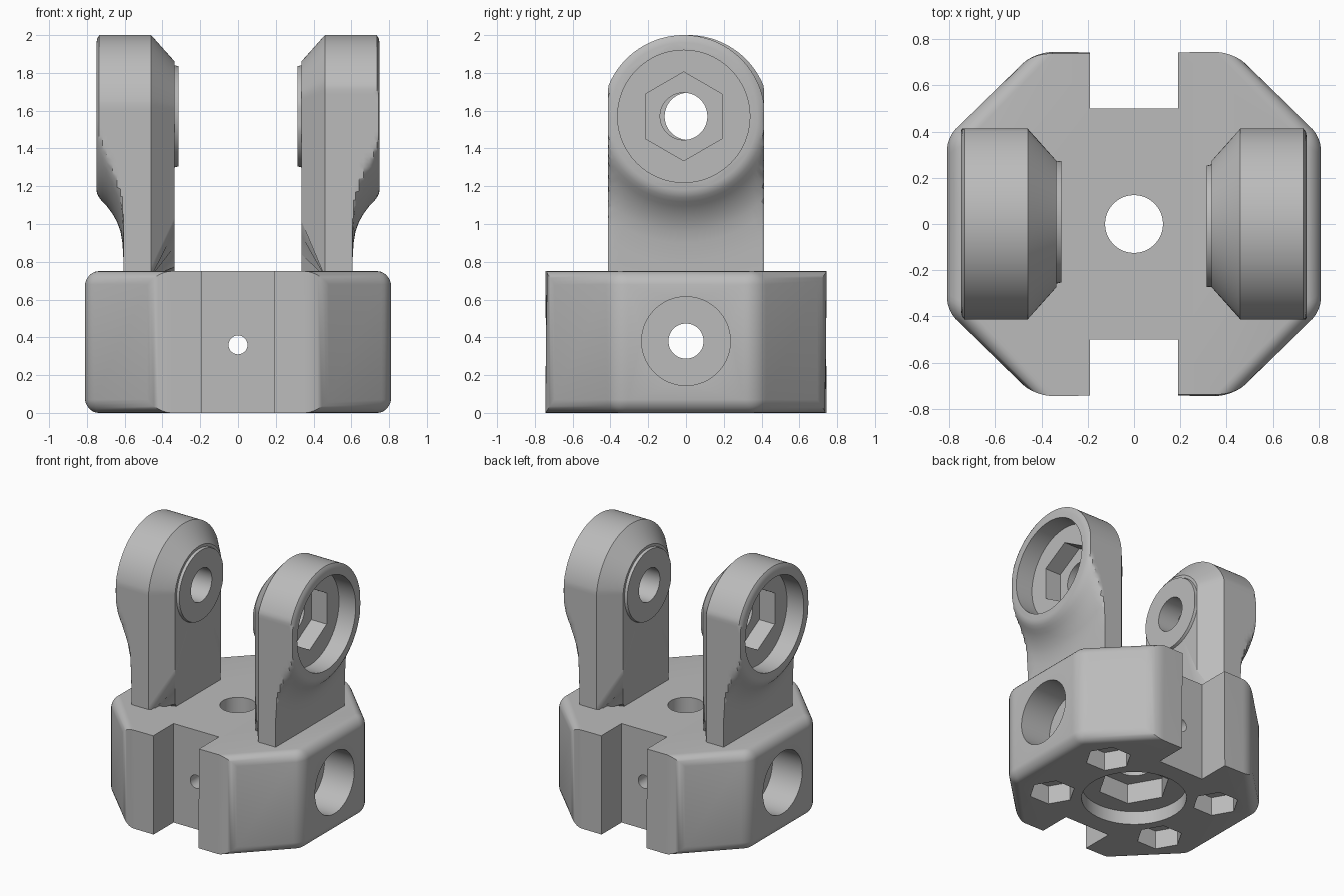
import bpy, bmesh, math
from mathutils import Matrix, Vector

if "Cube" in bpy.data.objects:
    bpy.data.objects.remove(bpy.data.objects["Cube"])

grey = bpy.data.materials.new("warm_grey")
grey.diffuse_color = (0.5, 0.5, 0.5, 1)
grey.use_nodes = True
grey.node_tree.nodes["Principled BSDF"].inputs["Base Color"].default_value = grey.diffuse_color


def make(name, bm, material=grey):
    bmesh.ops.recalc_face_normals(bm, faces=bm.faces)
    me = bpy.data.meshes.new(name)
    bm.to_mesh(me)
    bm.free()
    me.materials.append(material)
    ob = bpy.data.objects.new(name, me)
    bpy.context.collection.objects.link(ob)
    return ob


def loft(name, rings):
    """Skin a list of equal-length point rings and cap both ends."""
    bm = bmesh.new()
    vs = [[bm.verts.new(p) for p in r] for r in rings]
    n = len(vs[0])
    for a, b in zip(vs, vs[1:]):
        for i in range(n):
            bm.faces.new((a[i], a[(i + 1) % n], b[(i + 1) % n], b[i]))
    bm.faces.new(vs[0])
    bm.faces.new(vs[-1])
    return make(name, bm)


def cutter(axis, c, r, lo, hi, n=64, turn=0.0):
    """Regular prism along an axis; c holds the other two coordinates."""
    def pt(t, d):
        u, v = c[0] + r * math.cos(t), c[1] + r * math.sin(t)
        return {'x': (d, u, v), 'y': (u, d, v), 'z': (u, v, d)}[axis]
    angles = [turn + math.tau * i / n for i in range(n)]
    return loft("cutter", [[pt(t, d) for t in angles] for d in (lo, hi)])


def cut(ob, cutters):
    for c in cutters:
        c.hide_render = True
        m = ob.modifiers.new("cut", 'BOOLEAN')
        m.operation, m.solver, m.object = 'DIFFERENCE', 'EXACT', c
        bpy.context.view_layer.objects.active = ob
        bpy.ops.object.modifier_apply(modifier=m.name)
        bpy.data.objects.remove(c)


def smooth(ob):
    bpy.ops.object.select_all(action='DESELECT')
    ob.select_set(True)
    bpy.context.view_layer.objects.active = ob
    bpy.ops.object.shade_smooth_by_angle(angle=math.radians(28))


# Base: octagonal block, rounded except along the front and back rims
quarter = [(0.81, 0.375), (0.43, 0.745)]
octagon = (quarter + [(-x, y) for x, y in quarter[::-1]]
           + [(-x, -y) for x, y in quarter] + [(x, -y) for x, y in quarter[::-1]])
base = loft("base", [[(x, y, z) for x, y in octagon] for z in (0, 0.75)])
bm = bmesh.new()
bm.from_mesh(base.data)
rim = [e for e in bm.edges if abs(sum(v.co.y for v in e.verts)) < 1.4
       or abs(e.verts[0].co.z - e.verts[1].co.z) > 0.5]
bmesh.ops.bevel(bm, geom=rim, offset=0.07, segments=6, profile=0.5, affect='EDGES')
bm.to_mesh(base.data)
bm.free()

# Front and back slots
tools = []
for s in (-1, 1):
    bm = bmesh.new()
    bmesh.ops.create_cube(bm, size=1, matrix=Matrix.Translation((0, s * 0.75, 0.375))
                          @ Matrix.Diagonal((0.38, 0.5, 1, 1)))
    tools.append(make("cutter", bm))

# Centre bore with round recess and hex pocket beneath
tools += [cutter('z', (0, 0), 0.36, -0.1, 0.1),
          cutter('z', (0, 0), 0.25, -0.1, 0.25, 6),
          cutter('z', (0, 0), 0.125, -0.1, 0.9)]
# Side bores with recesses, and the fine front-to-back bore
tools += [cutter('x', (0, 0.38), 0.235, 0.56, 1),
          cutter('x', (0, 0.38), 0.235, -1, -0.56),
          cutter('x', (0, 0.38), 0.093, -1, 1, 48),
          cutter('y', (0, 0.36), 0.05, -1, 1, 32)]
# Four hex pockets under the arms
tools += [cutter('z', (sx * 0.48, sy * 0.30), 0.16, -0.1, 0.14, 6)
          for sx in (-1, 1) for sy in (-1, 1)]
cut(base, tools)
smooth(base)

# Arms: upright plate with round top, inner chamfer and flared outer collar
CY, CZ, FOOT = -0.012, 1.57, 0.85
# x position, inset of plate outline, radius limit of the collar
stations = [(0.315, 0.14, 0.265), (0.335, 0.14, 0.27), (0.335, 0.14, 9), (0.46, 0, 9),
            (0.605, 0, 9), (0.606, 0, 0.77), (0.612, 0, 0.67), (0.622, 0, 0.61),
            (0.64, 0, 0.56), (0.665, 0, 0.515), (0.695, 0, 0.475), (0.718, 0, 0.452),
            (0.735, 0, 0.43), (0.745, 0, 0.412), (0.75, 0, 0.39)]
angles = sorted([math.tau * i / 128 for i in range(128)]
                + [math.atan2(-FOOT, w - CY) % math.tau for w in (0.413, -0.413)])


def reach(t, inset):
    """Distance from the eye centre to the plate outline."""
    c, s = math.cos(t), math.sin(t)
    d = 9
    if abs(c) > 1e-6:
        side = 0.413 - CY if c < 0 and CY > 0 else 0.413 - math.copysign(CY, c) * (1 if CY > 0 else -1) \
            if CY > 0 else 0.413 - (CY if c > 0 else -CY)
        d = (side - inset) / abs(c)
    if s >= -1e-6:
        return min(d, 0.43 - inset)
    return min(d, FOOT / -s)


def arm_ring(x, inset, limit):
    ring = []
    for t in angles:
        r = min(reach(t, inset), limit)
        ring.append((x, CY + r * math.cos(t), CZ + r * math.sin(t)))
    return ring


for name, turn in (("right_arm", 0), ("left_arm", math.pi)):
    arm = loft(name, [arm_ring(*s) for s in stations])
    # Round recess, hex pocket and pin hole in the eye
    cut(arm, [cutter('x', (CY, CZ), 0.35, 0.61, 0.9, 96),
              cutter('x', (CY, CZ), 0.235, 0.48, 0.9, 6, math.pi / 2),
              cutter('x', (CY, CZ), 0.125, 0.2, 0.9)])
    arm.data.transform(Matrix.Rotation(turn, 4, 'Z'))
    smooth(arm)
